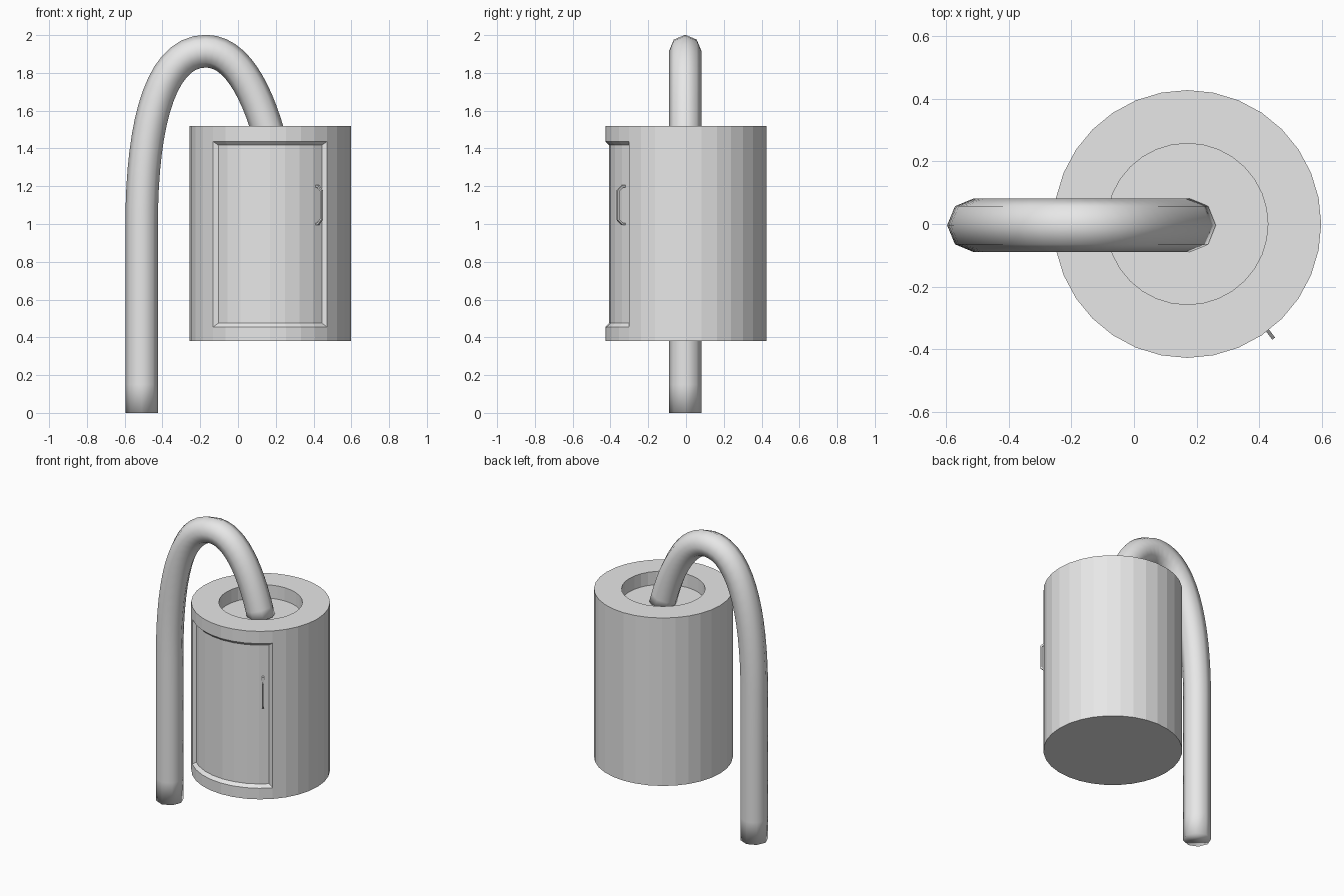
import bpy, bmesh, math
from mathutils import Vector
from mathutils.geometry import interpolate_bezier

cube = bpy.data.objects.get("Cube")
if cube:
    bpy.data.objects.remove(cube, do_unlink=True)

grey = bpy.data.materials.new("plain grey")
grey.use_nodes = True
grey.diffuse_color = (0.8, 0.8, 0.8, 1)
grey.node_tree.nodes["Principled BSDF"].inputs["Base Color"].default_value = (0.8, 0.8, 0.8, 1)

CX = 0.17        # tank centre
RADIUS = 0.427
SIDES = 32


def finish(name, bm, smooth=False):
    bmesh.ops.recalc_face_normals(bm, faces=bm.faces)
    mesh = bpy.data.meshes.new(name)
    for f in bm.faces:
        f.smooth = smooth
    bm.to_mesh(mesh)
    bm.free()
    mesh.materials.append(grey)
    obj = bpy.data.objects.new(name, mesh)
    bpy.context.collection.objects.link(obj)
    return obj


def skin(bm, rings):
    """Bridge consecutive rings of points and cap both ends."""
    rings = [[bm.verts.new(p) for p in ring] for ring in rings]
    bands = []
    for a, b in zip(rings, rings[1:]):
        n = len(a)
        bands.append([bm.faces.new((a[i], a[(i + 1) % n], b[(i + 1) % n], b[i])) for i in range(n)])
    bm.faces.new(rings[0][::-1])
    bm.faces.new(rings[-1])
    return bands


def circle(r, z):
    steps = [2 * math.pi * i / SIDES for i in range(SIDES)]
    return [(CX + r * math.cos(a), r * math.sin(a), z) for a in steps]


# Tank with a round well in the top and a recessed door in the front
bm = bmesh.new()
profile = [(RADIUS, 0.38), (RADIUS, 0.455), (RADIUS, 1.437), (RADIUS, 1.52), (0.257, 1.52), (0.257, 1.43)]
bands = skin(bm, [circle(r, z) for r, z in profile])
bmesh.ops.recalc_face_normals(bm, faces=bm.faces)
door = [f for f in bands[1] if f.calc_center_median().y < -RADIUS * 0.7]
bmesh.ops.inset_region(bm, faces=door, thickness=0.02, depth=-0.02, use_even_offset=True)
finish("tank", bm)


# Tubes swept along a path lying in one upright plane
def sweep(name, path, side, radius, sides, turn=0.0, smooth=False):
    rings = []
    for i, p in enumerate(path):
        t0 = (p - path[i - 1]).normalized() if i else Vector()
        t1 = (path[i + 1] - p).normalized() if i < len(path) - 1 else Vector()
        out = side.cross((t0 + t1).normalized())
        miter = 1.0 if not (i and i < len(path) - 1) else 2 / (t0 + t1).length
        rings.append([])
        for k in range(sides):
            a = turn + 2 * math.pi * k / sides
            rings[-1].append(p + (out * math.cos(a) * miter + side * math.sin(a)) * radius)
    bm = bmesh.new()
    skin(bm, rings)
    return finish(name, bm, smooth)


def xz(x, z):
    return Vector((x, -0.004, z))


# Hose rising from the ground and arching over into the well
apex = xz(-0.17, 1.915)
rise = interpolate_bezier(xz(-0.51, 1.0), xz(-0.51, 1.5), xz(-0.42, 1.915), apex, 16)
drop = interpolate_bezier(apex, xz(0.0, 1.915), xz(0.11, 1.68), xz(0.178, 1.42), 14)
stem = [xz(-0.51, z) for z in (0.0, 0.15, 0.4, 0.7)]
sweep("hose", stem + rise + drop[1:], Vector((0, 1, 0)), 0.086, 8, smooth=True)

# Door handle, a thin bracket standing out from the door
angle = math.radians(-53)
outward = Vector((math.cos(angle), math.sin(angle), 0))
bracket = [(0.400, 1.0), (0.422, 1.0), (0.452, 1.025), (0.452, 1.175), (0.422, 1.2), (0.400, 1.2)]
path = [Vector((CX, 0, z)) + outward * r for r, z in bracket]
sweep("door_handle", path, Vector((-outward.y, outward.x, 0)), 0.008, 4, turn=math.pi / 4)
